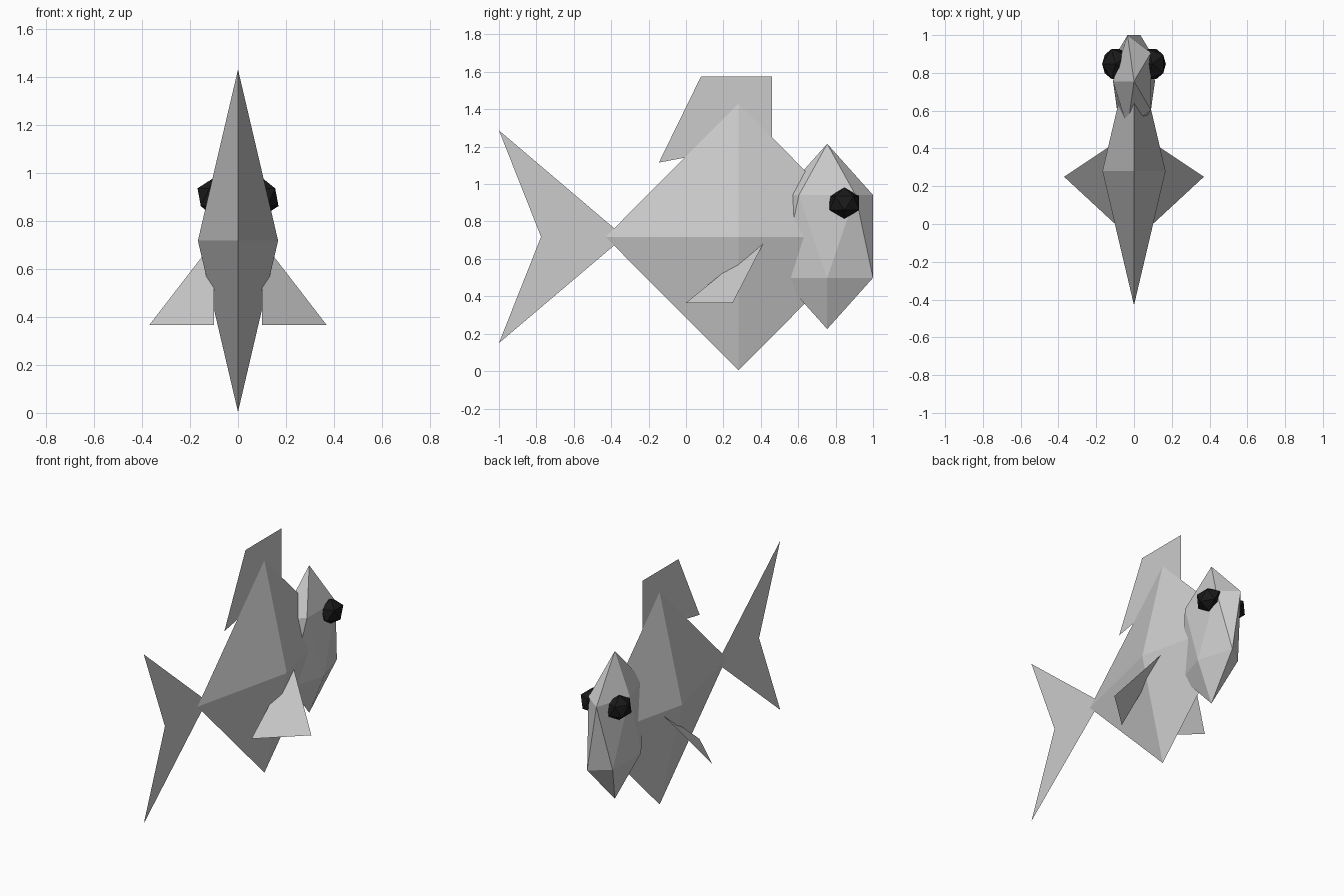
import bpy, bmesh, math

if "Cube" in bpy.data.objects:
    bpy.data.objects.remove(bpy.data.objects["Cube"])


def finish(name, bm):
    mesh = bpy.data.meshes.new(name)
    bm.to_mesh(mesh)
    bm.free()
    ob = bpy.data.objects.new(name, mesh)
    bpy.context.collection.objects.link(ob)
    return ob


def sheet(name, points):
    """One flat, paper-thin polygon."""
    bm = bmesh.new()
    bm.faces.new([bm.verts.new(p) for p in points])
    return finish(name, bm)


def ico(name, centre, scale):
    """A stretched twenty-sided ball."""
    bpy.ops.mesh.primitive_ico_sphere_add(subdivisions=1, radius=1, location=centre,
                                          rotation=(0, 0, math.pi))
    ob = bpy.context.object
    ob.name = name
    ob.scale = scale
    return ob


# body: stretched octahedron
centre, half = (0, 0.28, 0.717), (0.167, 0.71, 0.713)
bm = bmesh.new()
for axis in range(3):
    for sign in (-1, 1):
        p = list(centre)
        p[axis] += sign * half[axis]
        bm.verts.new(p)
bmesh.ops.convex_hull(bm, input=bm.verts[:])
bmesh.ops.recalc_face_normals(bm, faces=bm.faces[:])
finish("body", bm)

# head
ico("head", (0, 0.755, 0.72), (0.124, 0.288, 0.495))

# eyes
black = bpy.data.materials.new("eye_black")
black.diffuse_color = (0.01, 0.01, 0.01, 1)
black.use_nodes = True
black.node_tree.nodes["Principled BSDF"].inputs["Base Color"].default_value = black.diffuse_color
for side, label in ((1, "right"), (-1, "left")):
    eye = ico("eye_" + label, (side * 0.097, 0.847, 0.898), (0.08, 0.093, 0.083))
    eye.data.materials.append(black)

    # side fins
    sheet("side_fin_" + label, [(side * 0.37, 0.25, 0.365),
                                (side * 0.10, 0.0, 0.365),
                                (side * 0.10, 0.43, 0.715)])

# back fin
sheet("back_fin", [(0, -0.145, 1.115), (0, 0.08, 1.575),
                   (0, 0.46, 1.575), (0, 0.46, 1.23)])

# tail fin
sheet("tail_fin", [(0, -1, 1.287), (0, -0.775, 0.718),
                   (0, -1, 0.15), (0, -0.33, 0.718)])
